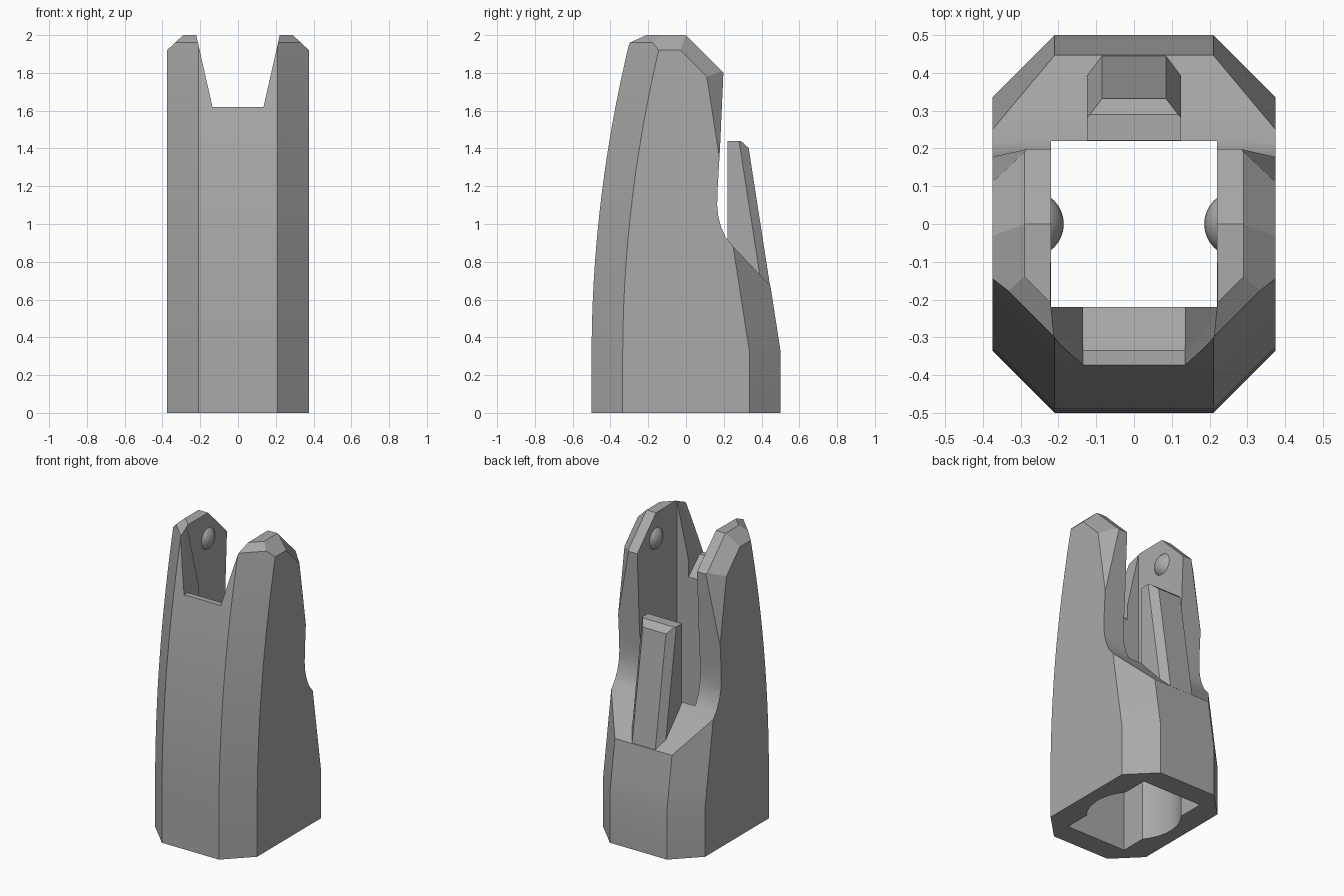
import bpy
import bmesh
from mathutils import Vector

if "Cube" in bpy.data.objects:
    bpy.data.objects.remove(bpy.data.objects["Cube"])

grey = bpy.data.materials.new("plain_grey")
grey.use_nodes = True
grey.diffuse_color = (0.4, 0.4, 0.4, 1)
grey.node_tree.nodes["Principled BSDF"].inputs["Base Color"].default_value = (0.4, 0.4, 0.4, 1)


def loft(name, rings, planes=()):
    """Solid through matching rings, trimmed by (normal, distance) planes."""
    bm = bmesh.new()
    loops = [[bm.verts.new(p) for p in ring] for ring in rings]
    n = len(rings[0])
    for a, b in zip(loops, loops[1:]):
        for i in range(n):
            j = (i + 1) % n
            bm.faces.new((a[i], a[j], b[j], b[i]))
    bm.faces.new(loops[0])
    bm.faces.new(loops[-1])
    for normal, dist in planes:
        no = Vector(normal)
        co = no * dist / no.length_squared
        geom = bm.verts[:] + bm.edges[:] + bm.faces[:]
        bmesh.ops.bisect_plane(bm, geom=geom, dist=1e-5, plane_co=co, plane_no=no, clear_outer=True)
        bmesh.ops.holes_fill(bm, edges=[e for e in bm.edges if e.is_boundary])
    bmesh.ops.recalc_face_normals(bm, faces=bm.faces[:])
    mesh = bpy.data.meshes.new(name)
    bm.to_mesh(mesh)
    bm.free()
    mesh.materials.append(grey)
    obj = bpy.data.objects.new(name, mesh)
    bpy.context.collection.objects.link(obj)
    return obj


def activate(obj):
    bpy.ops.object.select_all(action="DESELECT")
    obj.select_set(True)
    bpy.context.view_layer.objects.active = obj


def cut(obj, cutter):
    mod = obj.modifiers.new("cut", "BOOLEAN")
    mod.operation = "DIFFERENCE"
    mod.solver = "EXACT"
    mod.object = cutter
    activate(obj)
    bpy.ops.object.modifier_apply(modifier=mod.name)
    bpy.data.objects.remove(cutter)


def box(name, x, y, z0, z1):
    ring = ((-x, -y), (x, -y), (x, y), (-x, y))
    return loft(name, [[(px, py, z) for px, py in ring] for z in (z0, z1)])


def front_y(z):
    return -0.5 + 0.0726 * max(0, z - 0.3) ** 2


def back_y(z):
    return 0.5 - 0.155 * max(0, z - 0.33)


def octagon(z):
    f, b, c = front_y(z), back_y(z), 0.165
    half = [(0.21, f), (0.375, f + c), (0.375, b - c), (0.21, b)]
    return [(x, y, z) for x, y in half] + [(-x, y, z) for x, y in reversed(half)]


# Body: tapering octagon with a bevelled top
levels = [0, 0.33] + [0.33 + 1.67 * i / 14 for i in range(1, 15)]
trims = [((0, 1, 1), 2.0), ((0, -0.57, 1), 2.131)]
for s in (1, -1):
    trims += [((0.94 * s, 0, 1), 2.273),
              ((1.3 * s, 1, 1), 2.377),
              ((0.5 * s, -0.5, 1), 2.215)]
body = loft("body", [octagon(z) for z in levels], trims)

# Rear opening with curved shelf
shelf = [(0.7, 2.2), (0.212, 2.2), (0.198, 1.8), (0.18, 1.4), (0.167, 1.18), (0.165, 1.1),
         (0.171, 1.04), (0.185, 0.985), (0.21, 0.93), (0.25, 0.88), (0.44, 0.68), (0.7, 0.41)]
cut(body, loft("rear_cutter", [[(x, y, z) for y, z in shelf] for x in (-0.6, 0.6)]))

# Front notch with an inner sloped lip
cut(body, loft("notch_cutter", [
    [(-0.135, y, z), (0.135, y, z), (0.135, y, 1.62), (0.244, y, 2.1),
     (-0.244, y, 2.1), (-0.135, y, 1.62)]
    for y, z in ((-0.7, 1.6199), (-0.335, 1.6199), (-0.1, 1.4))]))

# Central shaft and wider socket at the base
cut(body, box("shaft_cutter", 0.22, 0.22, -0.2, 2.3))
cut(body, box("socket_cutter", 0.2201, 0.355, -0.25, 0.5))
bpy.ops.mesh.primitive_cylinder_add(vertices=48, radius=0.285, depth=0.8, location=(0, 0, 0.1))
cut(body, bpy.context.object)


# Rear latch: bevelled tongue standing on the shelf
def tongue(z):
    b = back_y(z) - 0.002
    half = [(0.125, 0.221), (0.125, b - 0.045), (0.085, b)]
    return [(x, y, z) for x, y in half] + [(-x, y, z) for x, y in reversed(half)]


latch = loft("rear_latch", [tongue(0.6), tongue(1.44)], [((0, 0.9, 1), 1.701)])

# Round pips inside the arms
pips = []
for side, s in (("left", 1), ("right", -1)):
    bpy.ops.mesh.primitive_uv_sphere_add(segments=32, ring_count=16, radius=0.0875,
                                         location=(s * 0.2725, 0, 1.83))
    pip = bpy.context.object
    pip.name = side + "_pip"
    pip.scale.x = 0.99
    pip.data.materials.append(grey)
    pips.append(pip)

for obj in [body, latch] + pips:
    activate(obj)
    bpy.ops.object.shade_smooth_by_angle(angle=0.35)
